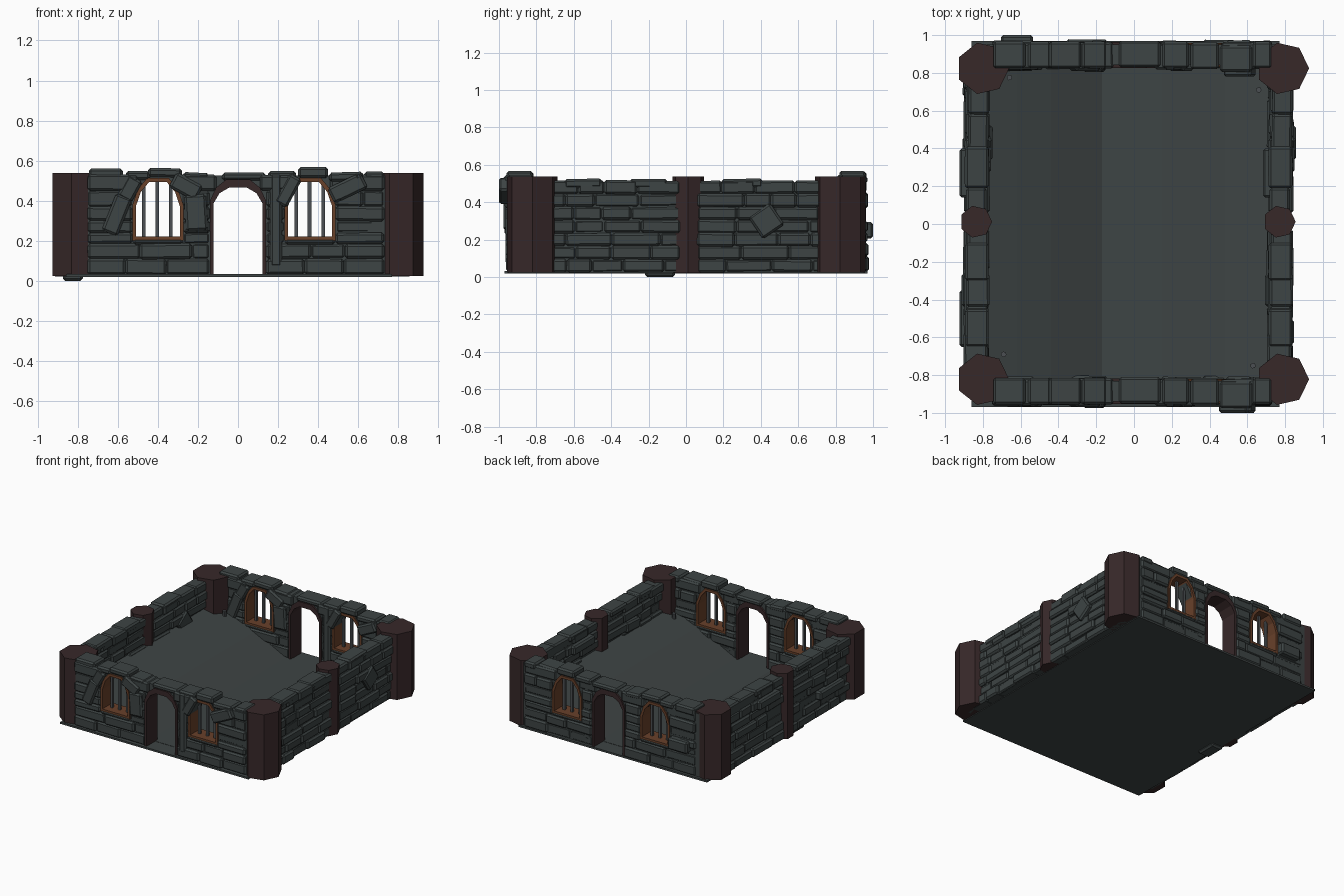
import bpy, bmesh, math, random
from mathutils import Matrix, Vector, Euler

if "Cube" in bpy.data.objects:
    bpy.data.objects.remove(bpy.data.objects["Cube"])

random.seed(11)


def material(name, col):
    m = bpy.data.materials.new(name)
    m.diffuse_color = (*col, 1)
    m.use_nodes = True
    m.node_tree.nodes["Principled BSDF"].inputs["Base Color"].default_value = m.diffuse_color
    return m


STONE = material("slate_stone", (0.047, 0.058, 0.058))
FLOOR = material("floor_slate", (0.048, 0.058, 0.058))
WOOD = material("dark_red_wood", (0.038, 0.021, 0.022))
FRAME = material("orange_wood", (0.14, 0.052, 0.023))
IRON = material("iron_grey", (0.07, 0.078, 0.084))


def add(name, mesh, mat=None, loc=(0, 0, 0)):
    ob = bpy.data.objects.new(name, mesh)
    ob.location = loc
    bpy.context.collection.objects.link(ob)
    if mat and not mesh.materials:
        mesh.materials.append(mat)
    return ob


def plate(name, loops, y, half, mat):
    """Filled x-z outline (further loops are holes), extruded along y."""
    cu = bpy.data.curves.new(name, 'CURVE')
    cu.dimensions, cu.fill_mode, cu.extrude = '2D', 'BOTH', half
    for pts in loops:
        sp = cu.splines.new('POLY')
        sp.points.add(len(pts) - 1)
        for p, (x, z) in zip(sp.points, pts):
            p.co = (x, z, 0, 1)
        sp.use_cyclic_u = True
    tmp = bpy.data.objects.new(name + "_tmp", cu)
    me = bpy.data.meshes.new_from_object(tmp)
    bpy.data.objects.remove(tmp)
    me.transform(Matrix.Rotation(math.pi / 2, 4, 'X'))
    me.materials.clear()
    for p in me.polygons:
        p.use_smooth = False
    return add(name, me, mat, (0, y, 0))


def stones(name, items, mat, bevel=0.012):
    """One mesh of bevelled blocks: (centre, size, rotation)."""
    bm = bmesh.new()
    for c, s, r in items:
        mx = Matrix.LocRotScale(Vector(c), Euler(r), Vector(s))
        bmesh.ops.create_cube(bm, size=1, matrix=mx)
    if bevel:
        bmesh.ops.bevel(bm, geom=bm.edges[:], offset=bevel, segments=1,
                        affect='EDGES', clamp_overlap=True)
    me = bpy.data.meshes.new(name)
    bm.to_mesh(me)
    bm.free()
    return add(name, me, mat)


def post(name, x, y, r, z0, z1, mat, n=7):
    bm = bmesh.new()
    ring = [bm.verts.new((r * math.cos(2 * math.pi * i / n),
                          r * math.sin(2 * math.pi * i / n), z0)) for i in range(n)]
    f = bm.faces.new(ring)
    ext = bmesh.ops.extrude_face_region(bm, geom=[f])['geom']
    bmesh.ops.translate(bm, vec=(0, 0, z1 - z0),
                        verts=[v for v in ext if isinstance(v, bmesh.types.BMVert)])
    bmesh.ops.recalc_face_normals(bm, faces=bm.faces[:])
    me = bpy.data.meshes.new(name)
    bm.to_mesh(me)
    bm.free()
    return add(name, me, mat, (x, y, 0))


def course(lo, hi, blocked):
    """Split a row into random blocks that avoid the blocked spans."""
    out, a = [], lo
    for b0, b1 in sorted(blocked) + [(hi, hi)]:
        while b0 - a > 0.02:
            w = random.uniform(0.13, 0.26)
            if b0 - a - w < 0.07:
                w = b0 - a
            out.append((a, a + w))
            a += w
        a = b1
    return out


def arch(cx, w, z0, zs, zt, tw):
    """Doorway or window outline with a faceted top."""
    return [(cx - w, z0), (cx + w, z0), (cx + w, zs), (cx + (w + tw) * .55, (zs + zt) / 2 + .012),
            (cx + tw, zt), (cx - tw, zt), (cx - (w + tw) * .55, (zs + zt) / 2 + .012), (cx - w, zs)]


ROWS = [.03, .11, .185, .24, .30, .37, .45, .53]
SIDE_ROWS = [.025, .095, .165, .235, .305, .375, .445, .515]
WIN = (-.40, .36)
FY = -.885
end_wall, side_wall = [], []

# end wall core with door and window openings
door_out = arch(0, .14, .025, .40, .505, .06)
door_in = arch(0, .123, .025, .385, .465, .045)
holes = [arch(c, .125, .205, .38, .51, .055) for c in WIN]
outer = [(-.78, .025), (-.14, .025)] + [door_out[i] for i in (7, 6, 5, 4, 3, 2)] + \
        [(.14, .025), (.78, .025), (.78, .525), (-.78, .525)]
end_wall.append(plate("end_wall_core", [outer] + holes, FY, .054, STONE))

# end wall stone courses
items = []
for z0, z1 in zip(ROWS, ROWS[1:]):
    dw = .142 if z0 < .44 else .11
    blocked = [(-dw, dw)]
    if z1 > .22:
        ww = .128 if z0 < .44 else .10
        blocked += [(c - ww, c + ww) for c in WIN]
    for a, b in course(-.75, .73, blocked):
        items.append((((a + b) / 2, FY + random.uniform(-.01, .01), (z0 + z1) / 2),
                      (b - a + .002, random.uniform(.125, .145), z1 - z0 + random.uniform(-.003, .005)),
                      (0, random.uniform(-.015, .015), random.uniform(-.02, .02))))
# leaning stones around the openings and cap stones: x, z, width, height, lean, y shift
for x, z, w, h, lean, dy in [
        (-.605, .33, .085, .20, .38, -.015), (-.26, .47, .15, .085, .5, -.015),
        (-.21, .34, .11, .18, -.06, -.02), (.19, .30, .06, .46, 0, -.01),
        (.25, .45, .07, .16, .5, -.015), (.56, .465, .16, .08, -.45, -.045),
        (-.54, .46, .08, .12, .5, -.01), (-.66, .53, .17, .06, 0, 0),
        (-.40, .195, .25, .03, 0, 0), (.36, .195, .25, .03, 0, 0),
        (-.50, .525, .12, .045, 0, 0), (-.365, .54, .17, .045, .02, 0),
        (-.21, .52, .13, .04, .05, 0), (.03, .52, .22, .04, 0, .005),
        (.22, .525, .14, .045, 0, 0), (.375, .54, .15, .055, 0, -.005),
        (.54, .52, .17, .045, -.03, -.02), (.68, .52, .10, .05, 0, 0)]:
    items.append(((x, FY + dy, z), (w, .14, h), (0, lean, 0)))
end_wall.append(stones("end_wall_stones", items, STONE))

# door frame, window frames and bars
end_wall.append(plate("door_frame", [[(-.14, .025), (-.123, .025)] + [door_in[i] for i in (7, 6, 5, 4, 3, 2)]
                      + [(.123, .025), (.14, .025)] + door_out[2:]], FY, .068, WOOD))
for c in WIN:
    end_wall.append(plate("window_frame", [arch(c, .127, .202, .38, .512, .055),
                                           arch(c, .11, .22, .372, .492, .045)], FY, .064, FRAME))
    end_wall.append(stones("window_bars", [((c + d, FY, .355), (.018, .018, .29), (0, 0, 0))
                                           for d in (-.07, -.003, .065)], IRON, 0))

# side wall: core and stone courses
SX = -.832
side_wall.append(stones("side_wall_core", [((SX, 0, .265), (.09, 1.7, .48), (0, 0, 0))], STONE, 0))
items = []
for z0, z1 in zip(SIDE_ROWS, SIDE_ROWS[1:]):
    for a, b in course(-.80, .80, [(-.03, .06)]):
        items.append(((SX + random.uniform(-.012, .012), (a + b) / 2, (z0 + z1) / 2),
                      (random.uniform(.105, .13), b - a + .002, z1 - z0 + random.uniform(-.003, .006)),
                      (random.uniform(-.015, .015), 0, random.uniform(-.02, .02))))
for y, z, w, h, lean, dx in [(.43, .30, .14, .14, .6, .02), (-.35, .33, .17, .08, .06, -.02),
                             (.27, .41, .26, .07, 0, -.03), (-.5, .20, .30, .07, 0, -.03),
                             (-.2, .5, .2, .05, 0, 0), (.3, .5, .22, .05, .02, 0),
                             (-.55, .5, .2, .05, .02, 0)]:
    items.append(((SX + dx, y, z), (.125, w, h), (lean, 0, 0)))
side_wall.append(stones("side_wall_stones", items, STONE))
side_wall.append(post("middle_post", -.837, .012, .086, .022, .537, WOOD))

# the opposite walls are shifted copies
for ob in end_wall:
    add("back_" + ob.name, ob.data, None, ob.location + Vector((0, 1.78, 0)))
for ob in side_wall:
    add("right_" + ob.name, ob.data, None, ob.location + Vector((1.607, 0, 0)))

# single stones that stand proud at the front, back and left foot
stones("proud_stones", [((.54, -.965, .46), (.17, .07, .085), (0, -.45, 0)),
                        ((-.62, .965, .25), (.17, .07, .09), (0, 0, 0)),
                        ((-.825, -.14, .03), (.10, .16, .06), (0, 0, 0))], STONE)

# seven-sided corner pillars
for x in (-.80, .788):
    for y in (-.822, .824):
        post("corner_pillar", x, y, .139, .025, .537, WOOD)

# base slab and the floor rising to both sides
stones("base_slab", [((-.045, 0, .026), (1.63, 1.94, .014), (0, 0, 0))], FLOOR, 0)
plate("valley_floor", [[(-.82, .024), (.76, .024), (.76, .30), (.48, .195), (.15, .035),
                        (-.17, .035), (-.44, .165), (-.62, .24), (-.82, .31)]], 0, .85, FLOOR)

# small studs near the corners
for x, y in ((-.66, .775), (.66, .71), (-.69, -.69), (.63, -.75)):
    post("floor_stud", x, y, .015, .2, .29, IRON)
